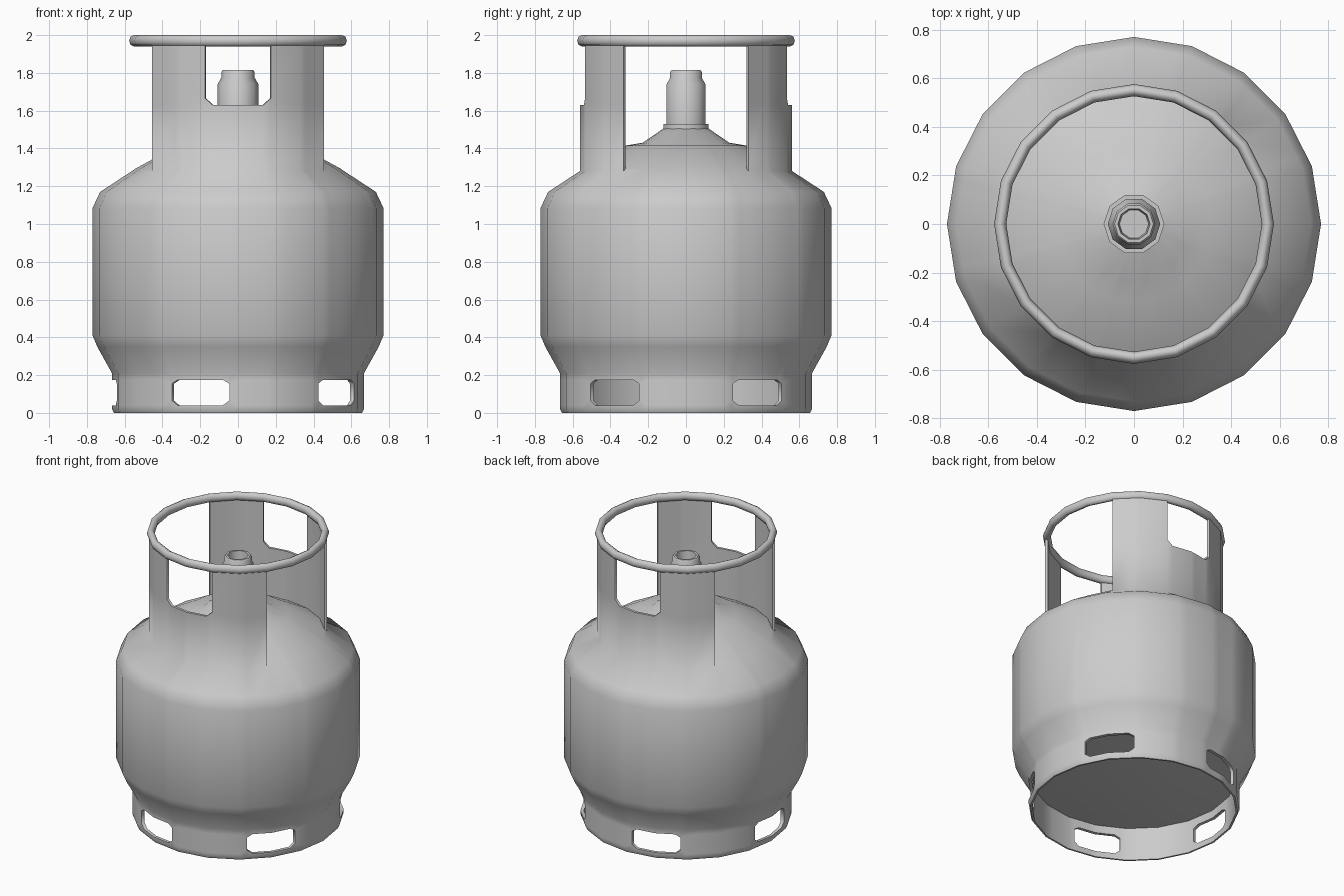
import bpy, bmesh
from math import sin, cos, atan2, degrees, radians

cube = bpy.data.objects.get("Cube")
if cube:
    bpy.data.objects.remove(cube)

SIDES = 20
STEP = 360 / SIDES

grey = bpy.data.materials.new("painted_grey")
grey.use_nodes = True
colour = (0.6, 0.6, 0.6, 1)
grey.diffuse_color = colour
grey.node_tree.nodes["Principled BSDF"].inputs["Base Color"].default_value = colour


def finish(obj, angle):
    obj.data.materials.append(grey)
    bpy.ops.object.select_all(action='DESELECT')
    obj.select_set(True)
    bpy.context.view_layer.objects.active = obj
    bpy.ops.object.shade_smooth_by_angle(angle=radians(angle))


def add_mesh(name, bm, angle):
    bmesh.ops.recalc_face_normals(bm, faces=bm.faces[:])
    mesh = bpy.data.meshes.new(name)
    bm.to_mesh(mesh)
    bm.free()
    obj = bpy.data.objects.new(name, mesh)
    bpy.context.collection.objects.link(obj)
    finish(obj, angle)
    return obj


def lathe(bm, profile, angles, step, skip=lambda row, angle: False):
    """Closed solid of revolution on a flat-sided polygon; returns vertex and face grids."""
    def flat(a):
        return cos(radians(step / 2)) / cos(radians(a % step - step / 2))
    grid = [[bm.verts.new((r * flat(a) * cos(radians(a)), r * flat(a) * sin(radians(a)), z))
             for a in angles] for r, z in profile]
    faces = {}
    n = len(angles)
    for i in range(len(grid) - 1):
        for j in range(n):
            k = (j + 1) % n
            mid = (angles[j] + (angles[k] if k else 360)) / 2
            if not skip(i, mid):
                faces[i, mid] = bm.faces.new((grid[i][j], grid[i][k], grid[i + 1][k], grid[i + 1][j]))
    # fan both ends to a centre point
    for ring, z in ((grid[0], profile[0][1]), (grid[-1], profile[-1][1])):
        centre = bm.verts.new((0, 0, z))
        for j in range(n):
            bm.faces.new((ring[j], ring[(j + 1) % n], centre))
    return grid, faces


def gap(a, centre):
    return abs((a - centre + 180) % 360 - 180)


def front_back_gap(a):
    return min(gap(a, 90), gap(a, 270))


# Column angles: regular sides plus the edges of foot slots and collar windows
slots = [36 + 72 * k for k in range(5)]
angles = {STEP * k for k in range(SIDES)}
angles |= {s + d for s in slots for d in (-14, -11, 11, 14)}
angles |= {c + d for c in (90, 270) for d in (-14, 14)}
angles = sorted(a % 360 for a in angles)

# Tank profile: underside, foot ring inside and out, wall, shoulder, neck
profile = [(0.3, 0.195), (0.645, 0.23), (0.645, 0.175), (0.645, 0.04), (0.645, 0.0),
           (0.657, 0.0), (0.667, 0.02), (0.667, 0.04), (0.667, 0.175), (0.667, 0.21),
           (0.745, 0.35), (0.77, 0.41), (0.77, 1.085), (0.73, 1.17), (0.562, 1.28),
           (0.545, 1.292), (0.32, 1.415), (0.23, 1.43), (0.12, 1.505)]
SLOT_ROWS = (2, 7)
COLLAR_ROW = 14

bm = bmesh.new()
grid, faces = lathe(bm, profile, angles, STEP,
                    lambda i, a: i in SLOT_ROWS and min(gap(a, s) for s in slots) < 14)

# Foot slots: chamfer the corners, then join the inner and outer sheets
for row in SLOT_ROWS:
    for r, dz in ((row, 0), (row + 1, 0)):
        for j, a in enumerate(angles):
            if abs(min(gap(a, s) for s in slots) - 14) < 0.1:
                v = grid[r][j]
                v.co.z += 0.025 if v.co.z < 0.1 else -0.02
edges = [e for e in bm.edges if e.is_boundary]
for s in slots:
    loop = []
    for e in edges:
        m = (e.verts[0].co + e.verts[1].co) / 2
        if gap(degrees(atan2(m.y, m.x)), s) < 15:
            loop.append(e)
    bmesh.ops.bridge_loops(bm, edges=loop)


def raise_faces(region, z):
    new = bmesh.ops.extrude_face_region(bm, geom=region)["geom"]
    old = [f for f in region if f.is_valid]
    if old:
        bmesh.ops.delete(bm, geom=old, context='FACES')
    for v in new:
        if isinstance(v, bmesh.types.BMVert):
            v.co.z = z
    return [f for f in new if isinstance(f, bmesh.types.BMFace)]


# Collar: two curved panels grown from the shoulder, then four posts
SILL = 1.63
panels = [f for (i, a), f in faces.items() if i == COLLAR_ROW and front_back_gap(a) < 54]
tops = raise_faces(panels, SILL)


def azimuth(p):
    return degrees(atan2(p.y, p.x))


posts = [f for f in tops if front_back_gap(azimuth(f.calc_center_median())) > 18]
raise_faces(posts, 1.965)
for v in bm.verts:
    if abs(v.co.z - SILL) < 0.001 and abs(front_back_gap(azimuth(v.co)) - 18) < 0.5:
        v.co.z += 0.035
add_mesh("tank_with_foot_and_collar", bm, 62)

# Handle ring on top of the posts
bpy.ops.mesh.primitive_torus_add(major_segments=SIDES, minor_segments=8, major_radius=0.551,
                                 minor_radius=0.025, location=(0, 0, 1.97))
ring = bpy.context.object
ring.name = "handle_ring"
ring.scale.z = 1.2
finish(ring, 50)

# Valve with base flange and open outlet
bm = bmesh.new()
lathe(bm, [(0.125, 1.49), (0.125, 1.53), (0.108, 1.53), (0.108, 1.74), (0.088, 1.775),
           (0.088, 1.805), (0.08, 1.815), (0.066, 1.815), (0.06, 1.75)],
      [36 * k for k in range(10)], 36)
add_mesh("valve", bm, 40)
